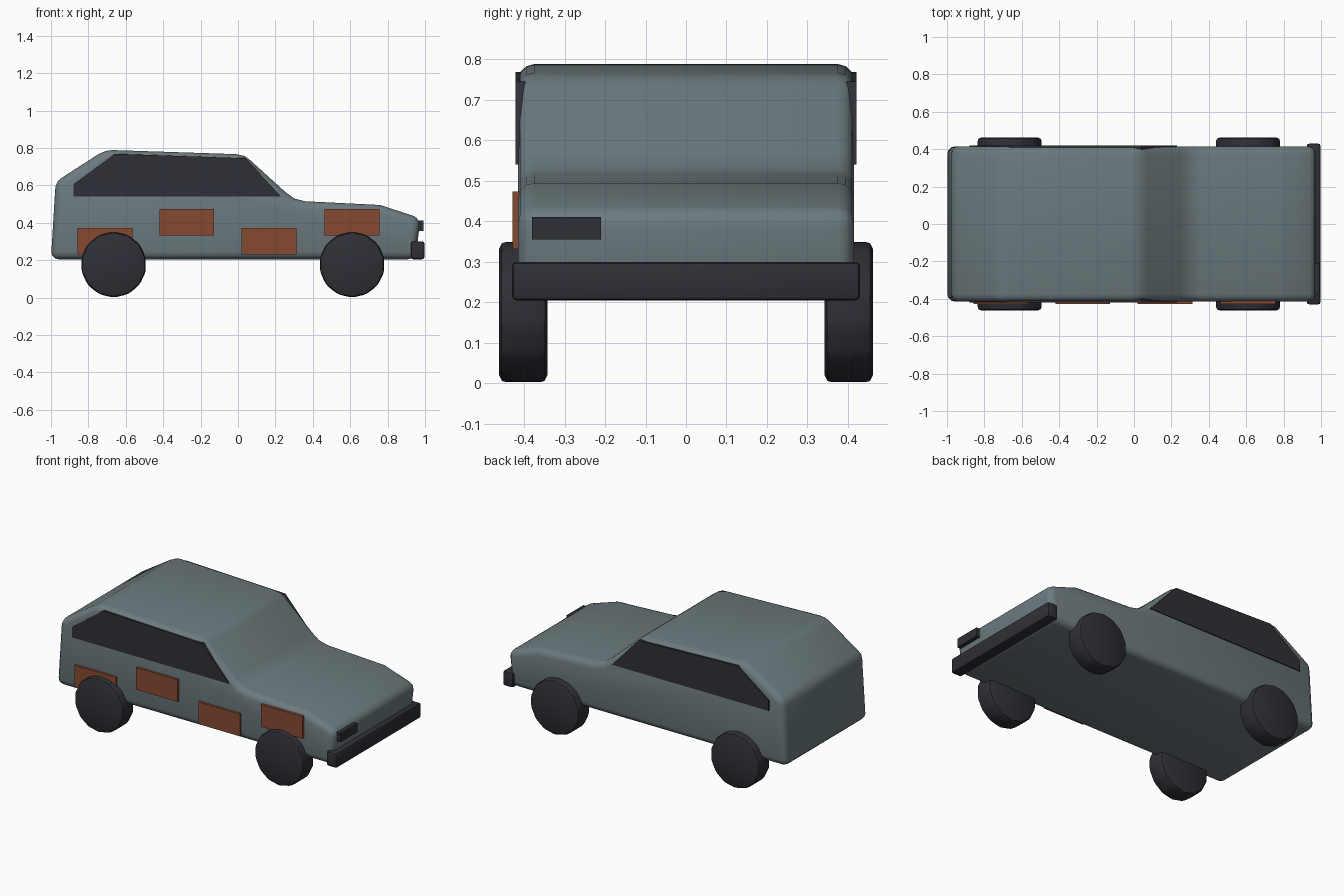
import bpy, bmesh, math
from mathutils import Matrix

if "Cube" in bpy.data.objects:
    bpy.data.objects.remove(bpy.data.objects["Cube"])


def material(name, rgb):
    m = bpy.data.materials.new(name)
    m.diffuse_color = (*rgb, 1)
    m.use_nodes = True
    m.node_tree.nodes["Principled BSDF"].inputs["Base Color"].default_value = m.diffuse_color
    return m


PAINT = material("grey_blue_paint", (0.15, 0.195, 0.21))
DARK = material("dark_trim", (0.028, 0.028, 0.038))
RUST = material("rust", (0.24, 0.068, 0.032))


def finish(name, bm, mat, bevel=0.0, segments=2, smooth=True):
    bmesh.ops.recalc_face_normals(bm, faces=bm.faces)
    if bevel:
        edges = [e for e in bm.edges if e.calc_face_angle(0) > math.radians(25)]
        bmesh.ops.bevel(bm, geom=edges, offset=bevel, segments=segments,
                        profile=0.5, affect='EDGES', clamp_overlap=True)
    me = bpy.data.meshes.new(name)
    bm.to_mesh(me)
    bm.free()
    me.materials.append(mat)
    ob = bpy.data.objects.new(name, me)
    bpy.context.collection.objects.link(ob)
    if smooth:
        bpy.ops.object.select_all(action='DESELECT')
        ob.select_set(True)
        bpy.context.view_layer.objects.active = ob
        bpy.ops.object.shade_smooth_by_angle(angle=math.radians(35))
    return ob


def side_profile(points, y0, y1):
    """Extrude an (x, z) outline from y0 to y1."""
    bm = bmesh.new()
    face = bm.faces.new([bm.verts.new((x, y0, z)) for x, z in points])
    ext = bmesh.ops.extrude_face_region(bm, geom=[face])
    verts = [v for v in ext['geom'] if isinstance(v, bmesh.types.BMVert)]
    bmesh.ops.translate(bm, verts=verts, vec=(0, y1 - y0, 0))
    return bm


def box(x0, x1, y0, y1, z0, z1):
    return side_profile([(x0, z0), (x1, z0), (x1, z1), (x0, z1)], y0, y1)


# Hatchback shell
shell = [(-1.0, 0.205), (0.95, 0.205), (0.975, 0.425), (0.76, 0.495),
         (0.36, 0.515), (0.30, 0.53), (0.25, 0.567), (0.065, 0.735),
         (0.035, 0.757), (-0.01, 0.767), (-0.71, 0.79), (-0.975, 0.62)]
finish("body_shell", side_profile(shell, -0.415, 0.415), PAINT, 0.04, 3)

# Side windows
glass = [(-0.88, 0.54), (0.23, 0.54), (0.04, 0.745), (-0.66, 0.769), (-0.88, 0.607)]
for side, name in ((-1, "right_side_window"), (1, "left_side_window")):
    finish(name, side_profile(glass, side * 0.38, side * 0.421), DARK, smooth=False)

# Rust patches on one flank
for i, (x, z) in enumerate([(-0.857, 0.23), (-0.42, 0.332), (0.02, 0.23), (0.463, 0.332)]):
    finish(f"rust_patch_{i + 1}", box(x, x + 0.293, -0.429, -0.41, z, z + 0.142),
           RUST, smooth=False)

# Front bumper and the single remaining headlight
finish("front_bumper", box(0.925, 0.997, -0.43, 0.43, 0.205, 0.30), DARK, 0.012, 2)
finish("headlight", box(0.955, 0.992, -0.38, -0.21, 0.355, 0.411), DARK, smooth=False)

# Wheels
for x, end in ((-0.665, "rear"), (0.61, "front")):
    for y, side in ((-0.402, "right"), (0.402, "left")):
        bm = bmesh.new()
        bmesh.ops.create_cone(bm, cap_ends=True, segments=14, radius1=0.176,
                              radius2=0.176, depth=0.12)
        bmesh.ops.transform(bm, verts=bm.verts,
                            matrix=Matrix.Translation((x, y, 0.176))
                            @ Matrix.Rotation(math.pi / 2, 4, 'X'))
        finish(f"{end}_{side}_wheel", bm, DARK, 0.02, 2)
